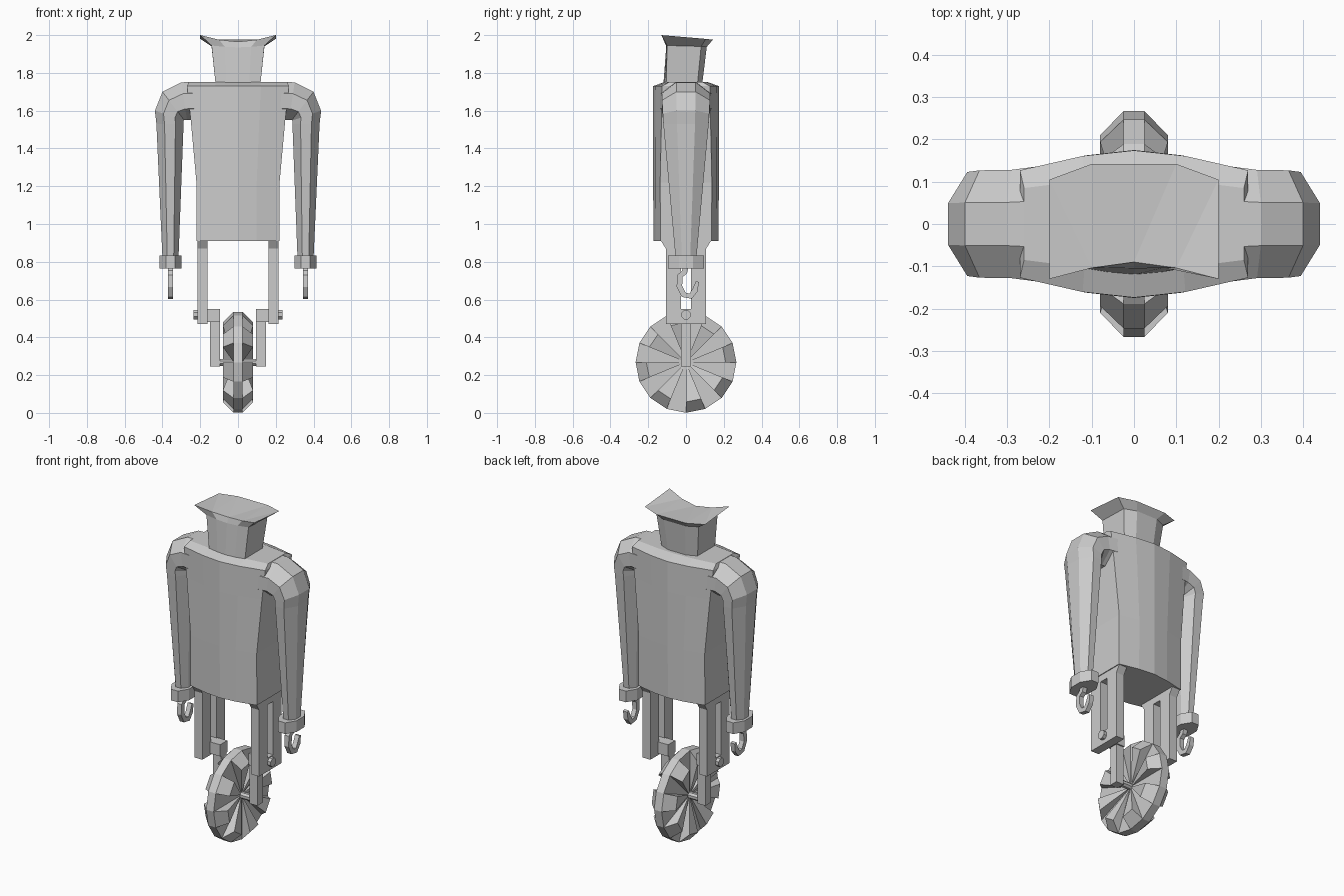
import bpy, bmesh, math
from mathutils import Vector, Matrix

cube = bpy.data.objects.get("Cube")
if cube:
    bpy.data.objects.remove(cube, do_unlink=True)

grey = bpy.data.materials.new("plain_grey")
grey.use_nodes = True
colour = (0.6, 0.6, 0.6, 1)
grey.diffuse_color = colour
grey.node_tree.nodes["Principled BSDF"].inputs["Base Color"].default_value = colour


def finish(name, bm):
    bmesh.ops.recalc_face_normals(bm, faces=bm.faces)
    mesh = bpy.data.meshes.new(name)
    bm.to_mesh(mesh)
    bm.free()
    mesh.materials.append(grey)
    ob = bpy.data.objects.new(name, mesh)
    bpy.context.collection.objects.link(ob)
    return ob


def loft(name, rings, bm=None):
    """Skin a row of equal-length rings and cap both ends."""
    own = bm is None
    bm = bm or bmesh.new()
    rows = [[bm.verts.new(p) for p in ring] for ring in rings]
    n = len(rows[0])
    for a, b in zip(rows, rows[1:]):
        for i in range(n):
            j = (i + 1) % n
            bm.faces.new((a[i], a[j], b[j], b[i]))
    bm.faces.new(rows[0])
    bm.faces.new(rows[-1])
    return finish(name, bm) if own else None


def box(name, x, y, z):
    def rect(h):
        return [(x[0], y[0], h), (x[1], y[0], h), (x[1], y[1], h), (x[0], y[1], h)]
    return loft(name, [rect(z[0]), rect(z[1])])


def rod(name, x0, x1, z, radius, sides=8):
    def ring(x):
        return [(x, radius * math.cos((i + .5) * math.tau / sides),
                 z + radius * math.sin((i + .5) * math.tau / sides)) for i in range(sides)]
    return loft(name, [ring(x0), ring(x1)])


# Chamfered square used for arms and cuffs
OCT = [(1, .4), (.4, 1), (-.4, 1), (-1, .4), (-1, -.4), (-.4, -1), (.4, -1), (1, -.4)]

# Torso: flat sides, gently bowed front and back
def torso_ring(z, w, side, mid):
    xs = (-1, -.45, 0, .45, 1)
    ys = [side + (mid - side) * (1 - abs(t) ** 1.6) for t in xs]
    front = [(w * t, -y, z) for t, y in zip(xs, ys)]
    back = [(-w * t, y, z) for t, y in zip(xs, ys)]
    return front + back

loft("torso", [torso_ring(.91, .22, .135, .172), torso_ring(1.22, .22, .137, .174),
               torso_ring(1.55, .25, .13, .175), torso_ring(1.73, .27, .127, .174),
               torso_ring(1.753, .26, .085, .11)])

# Head: tapered block with a flared, dished top
def head_ring(w, front_side, front_mid, back_side, back_mid, z_side, z_mid, z_back):
    q = z_mid + (z_side - z_mid) * .3
    f = front_mid + (front_side - front_mid) * .35
    return [(-w, front_side, z_side), (-w / 2, f, q), (0, front_mid, z_mid),
            (w / 2, f, q), (w, front_side, z_side), (w, back_side, z_back),
            (w / 2, back_mid, min(z_back, q)), (-w / 2, back_mid, min(z_back, q)),
            (-w, back_side, z_back)]

bm = bmesh.new()
loft("head", [head_ring(.118, -.105, -.12, .06, .085, 1.735, 1.735, 1.735),
              head_ring(.14, -.1, -.105, .08, .11, 1.945, 1.935, 1.94),
              head_ring(.2, -.13, -.09, .105, .142, 2, 1.965, 1.98)], bm)
bmesh.ops.triangulate(bm, faces=[f for f in bm.faces if len(f.verts) > 4])
finish("head", bm)

# Arm sections: outer x, outer z, inner x, inner z, half depth
ARM = [(.2, 1.753, .2, 1.55, .14), (.3, 1.75, .27, 1.55, .128),
       (.4, 1.70, .285, 1.55, .127), (.44, 1.6, .288, 1.548, .123),
       (.432, 1.53, .288, 1.53, .12), (.40, .82, .315, .82, .055)]
# Hook centreline as (y, z)
HOOK = [(.0, .78), (-.008, .745), (-.032, .725), (-.035, .67),
        (-.012, .625), (.025, .618), (.048, .65), (.06, .695)]

for side, s in (("left", 1), ("right", -1)):
    # Shoulder and sleeve
    rings = []
    for ox, oz, ix, iz, d in ARM:
        mid = Vector(((ox + ix) / 2, 0, (oz + iz) / 2))
        half = Vector(((ox - ix) / 2, 0, (oz - iz) / 2))
        pts = [mid + half * u + Vector((0, d * v, 0)) for u, v in OCT]
        rings.append([(s * p.x, p.y, p.z) for p in pts])
    loft(side + "_arm", rings)

    # Cuff
    loft(side + "_cuff", [[(s * (.357 + .058 * u), .095 * v, z) for u, v in OCT]
                          for z in (.765, .832)])

    # Hook hand
    rings = []
    for i, (y, z) in enumerate(HOOK):
        a, b = HOOK[max(i - 1, 0)], HOOK[min(i + 1, len(HOOK) - 1)]
        n = Vector((-(b[1] - a[1]), b[0] - a[0])).normalized() * (.008 if i == len(HOOK) - 1 else .015)
        rings.append([(s * (.357 + dx), y + n.x * k, z + n.y * k)
                      for dx, k in ((-.014, -1), (.014, -1), (.014, 1), (-.014, 1))])
    loft(side + "_hook", rings)

    # Slotted leg and flared hip
    x = sorted((s * .162, s * .215))
    for part, y in (("front", (-.107, -.027)), ("back", (.027, .107))):
        box(f"{side}_leg_{part}_bar", x, y, (.55, .875))
    box(side + "_leg_foot", x, (-.107, .107), (.47, .55))
    loft(side + "_hip", [[(x[0], -d, z), (x[1], -d, z), (x[1], d, z), (x[0], d, z)]
                         for z, d in ((.87, .107), (.915, .135))])

    # Knee bolt and wheel fork
    rod(side + "_knee_pin", s * .12, s * .225, .52, .018)
    rod(side + "_knee_bolt", s * .215, s * .235, .52, .027)
    box(side + "_fork_block", sorted((s * .095, s * .163)), (-.034, .034), (.48, .55))
    box(side + "_fork_strut", sorted((s * .095, s * .147)), (-.026, .026), (.245, .49))

rod("axle", -.1, .1, .268, .02)

# Wheel: thin sixteen-sided disc with raised wedges on alternate sectors
HUB, R, SECTORS = .268, .267, 16

def polar(x, r, k):
    a = k * math.tau / SECTORS
    return (x, r * math.cos(a), HUB + r * math.sin(a))

loft("wheel_disc", [[polar(x, R, k) for k in range(SECTORS)] for x in (-.025, .025)])
bm = bmesh.new()
profile = [(.028, .02), (.08, .21), (.025, R)]
for k in range(0, SECTORS, 2):
    outline = profile + [(-x, r) for x, r in reversed(profile)]
    loft("", [[polar(x, r, k + e) for x, r in outline] for e in (0, 1)], bm)
finish("wheel_wedges", bm)
